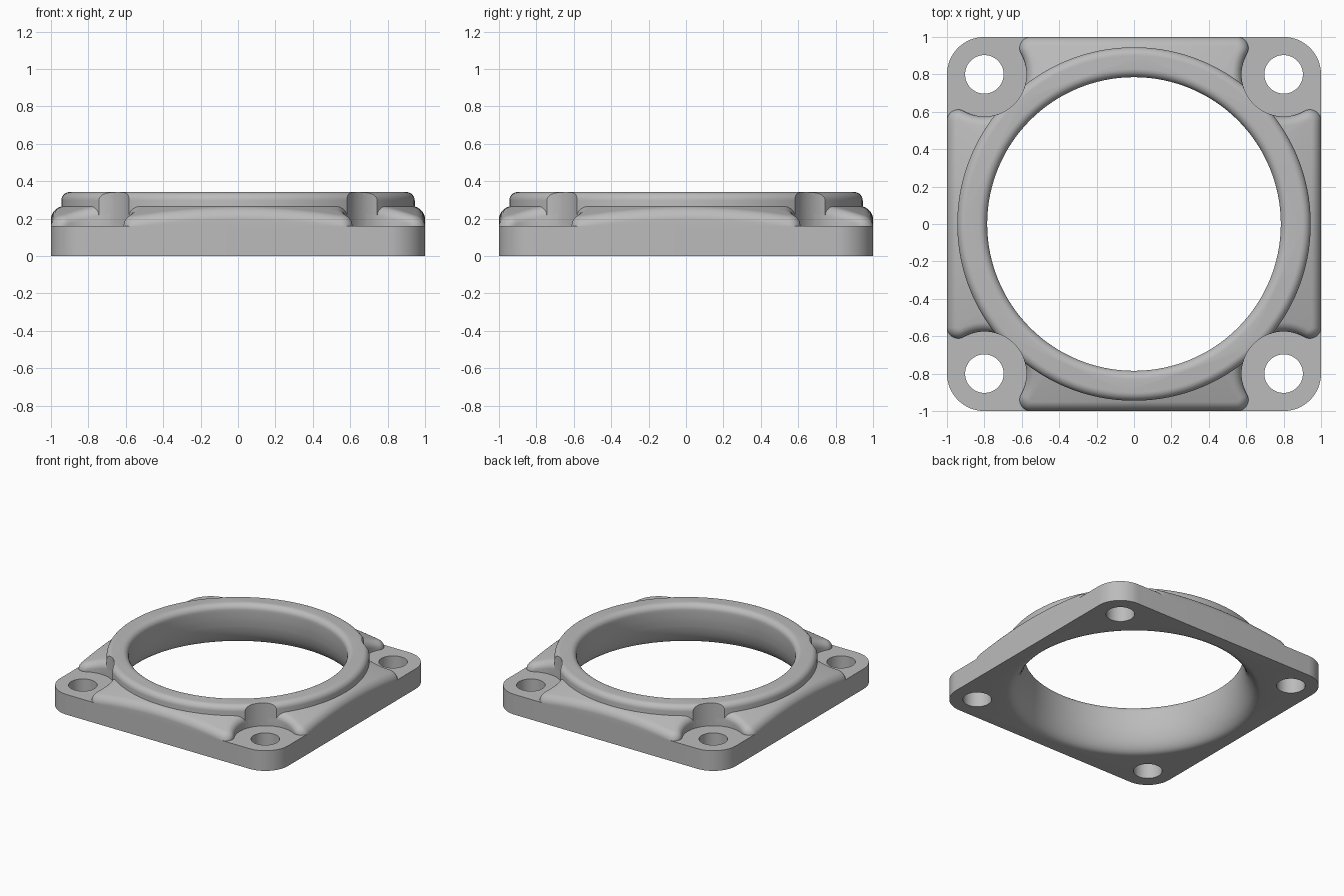
import bpy, bmesh
from math import sin, cos, pi, radians, atan2, hypot, sqrt

cube = bpy.data.objects.get("Cube")
if cube:
    bpy.data.objects.remove(cube, do_unlink=True)

metal = bpy.data.materials.new("grey metal")
metal.use_nodes = True
grey = (0.5, 0.5, 0.5, 1)
metal.diffuse_color = grey
metal.node_tree.nodes["Principled BSDF"].inputs["Base Color"].default_value = grey

BOLT, HOLE_R = 0.8, 0.103
PLATE_H, TOP = 0.16, 0.342
BORE_R, FLARE_R, COLLAR_R = 0.785, 0.91, 0.945
POCKET_R, CORNER_R, FILLET = 0.225, 0.06, 0.05
CORNERS = [(x, y) for x in (-BOLT, BOLT) for y in (-BOLT, BOLT)]


def finish(name, bm):
    bmesh.ops.recalc_face_normals(bm, faces=bm.faces)
    mesh = bpy.data.meshes.new(name)
    bm.to_mesh(mesh)
    bm.free()
    obj = bpy.data.objects.new(name, mesh)
    bpy.context.collection.objects.link(obj)
    mesh.materials.append(metal)
    return obj


def lathe(name, profile, center=(0, 0), steps=128):
    """Closed solid turned from (radius, z) points, capped at both ends."""
    bm = bmesh.new()
    rings = [[bm.verts.new((center[0] + r * cos(2 * pi * i / steps),
                            center[1] + r * sin(2 * pi * i / steps), z))
              for i in range(steps)] for r, z in profile]
    for a, b in zip(rings, rings[1:]):
        for i in range(steps):
            j = (i + 1) % steps
            bm.faces.new((a[i], a[j], b[j], b[i]))
    bm.faces.new(rings[0])
    bm.faces.new(rings[-1])
    return finish(name, bm)


def cut(obj, cutters):
    for cutter in cutters:
        mod = obj.modifiers.new("cut", "BOOLEAN")
        mod.operation, mod.solver, mod.object = "DIFFERENCE", "EXACT", cutter
    graph = bpy.context.evaluated_depsgraph_get()
    obj.data = bpy.data.meshes.new_from_object(obj.evaluated_get(graph))
    obj.modifiers.clear()


def arc(cx, cy, r, a0, a1, n):
    return [(cx + r * cos(a0 + (a1 - a0) * i / n),
             cy + r * sin(a0 + (a1 - a0) * i / n)) for i in range(n + 1)]


# Square plate with rounded corners
bm = bmesh.new()
outline = []
for k, (sx, sy) in enumerate([(1, 1), (-1, 1), (-1, -1), (1, -1)]):
    outline += arc(sx * BOLT, sy * BOLT, 0.2, k * pi / 2, (k + 1) * pi / 2, 16)
base = bm.faces.new([bm.verts.new((x, y, 0)) for x, y in outline])
wall = bmesh.ops.extrude_face_region(bm, geom=[base])["geom"]
bmesh.ops.translate(bm, vec=(0, 0, PLATE_H),
                    verts=[v for v in wall if isinstance(v, bmesh.types.BMVert)])
plate = finish("flange_plate", bm)

# Raised collar with a rounded outer rim
collar = lathe("collar", [(COLLAR_R, PLATE_H)]
               + arc(COLLAR_R - 0.045, TOP - 0.045, 0.045, 0, pi / 2, 8))

# Bore that flares downwards, with a rounded top lip
flare = [(FLARE_R - (FLARE_R - BORE_R) * sin(t * pi / 20),
          0.28 * (1 - cos(t * pi / 20))) for t in range(11)]
lip = arc(BORE_R + 0.045, TOP - 0.045, 0.045, pi, pi / 2, 8)
bore = lathe("bore_cutter", [(FLARE_R, -0.1)] + flare + lip
             + [(BORE_R + 0.045, TOP + 0.1)])
holes = [lathe("hole_cutter", [(HOLE_R, -0.1), (HOLE_R, 0.5)], c, 48) for c in CORNERS]
pockets = [lathe("pocket_cutter", [(POCKET_R, 0.05), (POCKET_R, 0.5)], c, 96)
           for c in CORNERS]
cut(plate, [bore] + holes)
cut(collar, [bore] + pockets)
for tool in [bore] + holes + pockets:
    bpy.data.objects.remove(tool, do_unlink=True)


# Conical shoulders filling each side between the bolt pockets
def cone(x, y):
    return 0.265 - 0.3 * (hypot(x, y) - COLLAR_R)


def edge_path(d):
    """Outer edge of the front shoulder, pulled inwards by d."""
    reach = POCKET_R + CORNER_R
    rise = 0.2 - CORNER_R
    cx = BOLT - sqrt(reach ** 2 - rise ** 2)
    lean = atan2(rise, BOLT - cx)
    half = [(cx * i / 12, d - 1) for i in range(12)]
    half += arc(cx, CORNER_R - 1, CORNER_R - d, -pi / 2, lean, 10)
    half += arc(BOLT, -BOLT, POCKET_R + d, pi + lean, radians(150), 12)[1:]
    return [(-x, y) for x, y in half[:0:-1]] + half


def shoulder(name, turn):
    bm = bmesh.new()
    columns = [[(x, y, PLATE_H) for x, y in edge_path(0)]]
    for i in range(9):
        t = i * pi / 16
        columns.append([(x, y, max(PLATE_H + 0.001 * (i + 1), cone(x, y) - FILLET * (1 - sin(t))))
                        for x, y in edge_path(FILLET * (1 - cos(t)))])
    inner = [(x * 0.86 / hypot(x, y), y * 0.86 / hypot(x, y)) for x, y, z in columns[-1]]
    columns.append([(x, y, cone(x, y)) for x, y in inner])
    columns.append([(x, y, PLATE_H) for x, y in inner])
    c, s = cos(turn), sin(turn)
    grid = [[bm.verts.new((x * c - y * s, x * s + y * c, z)) for x, y, z in col]
            for col in columns]
    for a, b in zip(grid, grid[1:] + grid[:1]):
        for i in range(len(a) - 1):
            bm.faces.new((a[i], a[i + 1], b[i + 1], b[i]))
    for end in (0, -1):
        bm.faces.new([col[end] for col in grid])
    return finish(name, bm)


sides = ["front", "left", "back", "right"]
parts = [plate, collar] + [shoulder(s + "_shoulder", k * pi / 2)
                           for k, s in enumerate(sides)]

# Smooth curves, sharp machined edges
bpy.ops.object.select_all(action="DESELECT")
for obj in parts:
    obj.select_set(True)
bpy.context.view_layer.objects.active = plate
bpy.ops.object.shade_smooth_by_angle(angle=radians(30))
